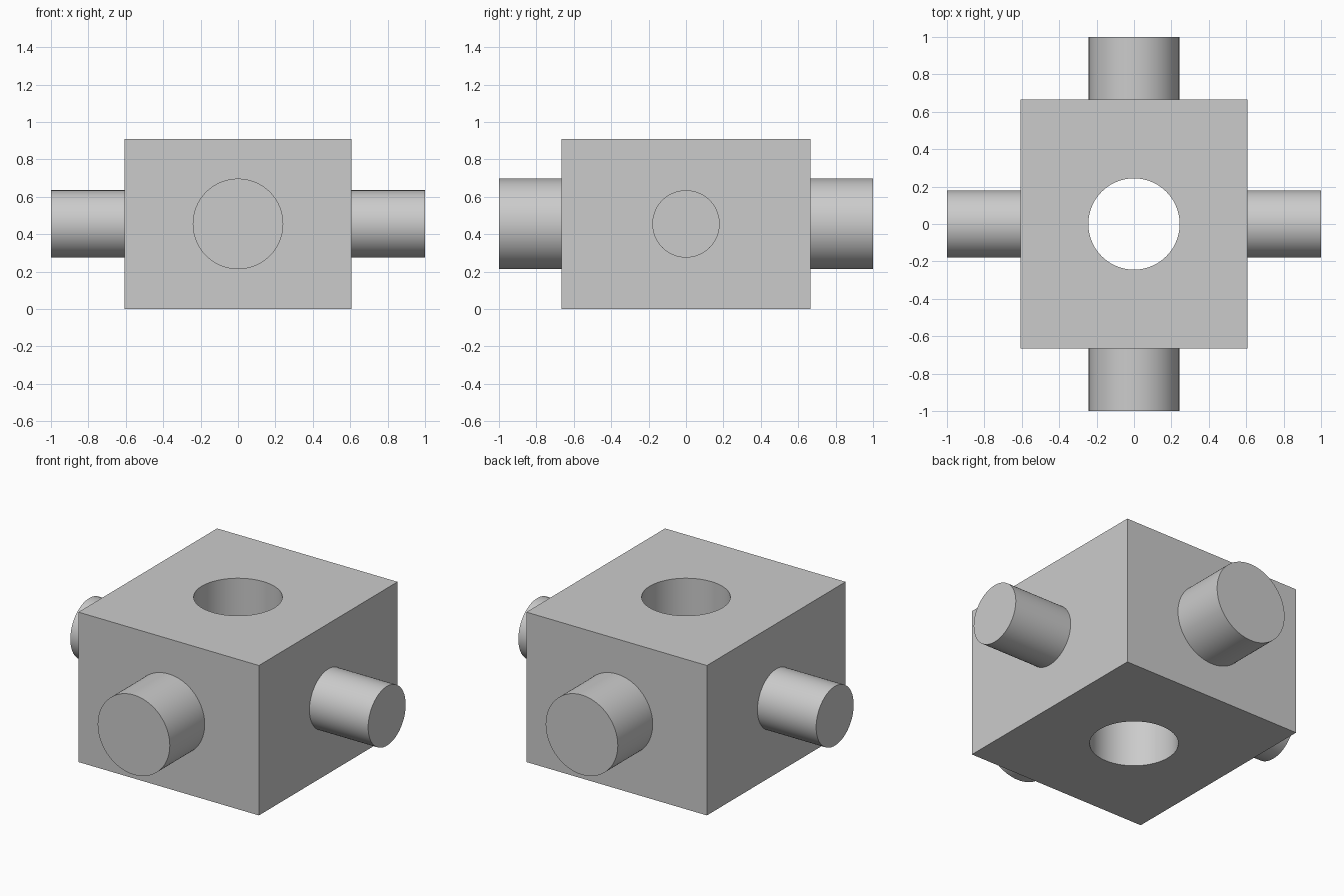
import bpy
from math import pi

default = bpy.data.objects.get("Cube")
if default:
    bpy.data.objects.remove(default, do_unlink=True)

HALF_X, HALF_Y, HEIGHT = 0.606, 0.665, 0.91
MID = HEIGHT / 2
SINK = 0.02

grey = bpy.data.materials.new("plain_grey")
grey.use_nodes = True
colour = (0.6, 0.6, 0.6, 1)
grey.diffuse_color = colour
grey.node_tree.nodes["Principled BSDF"].inputs["Base Color"].default_value = colour


def cylinder(name, radius, depth, location, rotation=(0, 0, 0)):
    bpy.ops.mesh.primitive_cylinder_add(vertices=96, radius=radius, depth=depth,
                                        location=location, rotation=rotation)
    obj = bpy.context.object
    obj.name = name
    obj.data.materials.append(grey)
    bpy.ops.object.shade_smooth_by_angle(angle=pi / 6)
    return obj


# Block with a vertical bore right through it
bpy.ops.mesh.primitive_cube_add(size=1, location=(0, 0, MID))
block = bpy.context.object
block.name = "block"
block.scale = (2 * HALF_X, 2 * HALF_Y, HEIGHT)
bpy.ops.object.transform_apply(location=False, rotation=False, scale=True)
block.data.materials.append(grey)

cutter = cylinder("bore_cutter", 0.244, 2 * HEIGHT, (0, 0, MID))
cutter.hide_render = True
bore = block.modifiers.new("bore", 'BOOLEAN')
bore.operation = 'DIFFERENCE'
bore.solver = 'EXACT'
bore.object = cutter

bpy.ops.object.select_all(action='DESELECT')
block.select_set(True)
bpy.context.view_layer.objects.active = block
bpy.ops.object.modifier_apply(modifier="bore")
bpy.ops.object.shade_smooth_by_angle(angle=pi / 6)
bpy.data.objects.remove(cutter, do_unlink=True)

# Pegs: thin pair on the sides, thick pair front and back
for side, x_name, y_name in ((-1, "right_peg", "front_peg"), (1, "left_peg", "back_peg")):
    for name, half, radius, axis in ((x_name, HALF_X, 0.18, 0), (y_name, HALF_Y, 0.242, 1)):
        start = half - SINK
        centre = [0, 0, MID]
        centre[axis] = side * (1 + start) / 2
        turn = (0, pi / 2, 0) if axis == 0 else (pi / 2, 0, 0)
        cylinder(name, radius, 1 - start, centre, turn)
